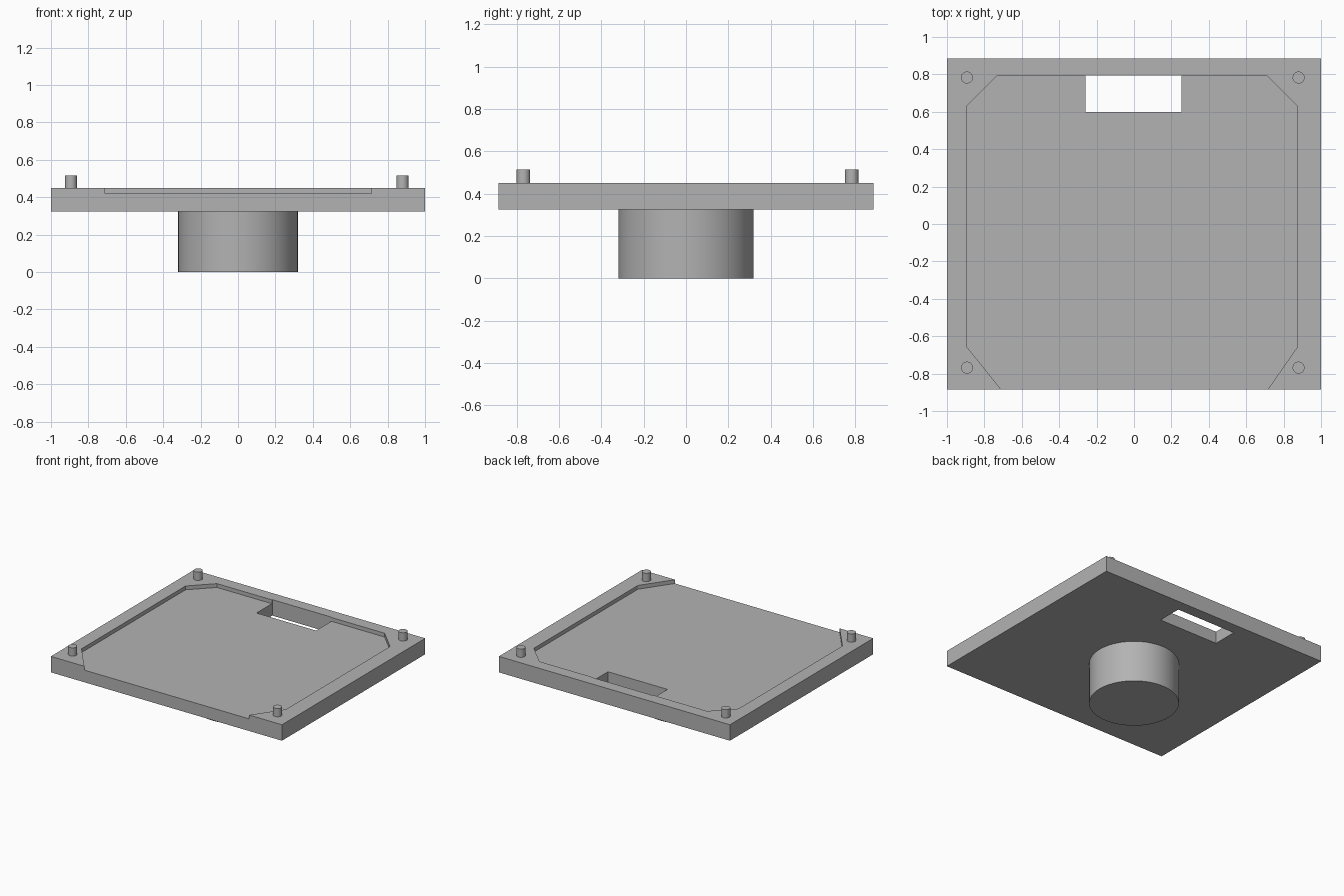
import bpy
import bmesh
from math import radians

if "Cube" in bpy.data.objects:
    bpy.data.objects.remove(bpy.data.objects["Cube"], do_unlink=True)

# Single grey material
GREY = (0.45, 0.45, 0.45, 1)
grey = bpy.data.materials.new("plain grey")
grey.use_nodes = True
grey.diffuse_color = GREY
grey.node_tree.nodes["Principled BSDF"].inputs["Base Color"].default_value = GREY


def prism(name, outline, z0, z1):
    """Extrude a flat outline from z0 up to z1."""
    bm = bmesh.new()
    base = bm.faces.new([bm.verts.new((x, y, z0)) for x, y in outline])
    top = bmesh.ops.extrude_face_region(bm, geom=[base])["geom"]
    verts = [v for v in top if isinstance(v, bmesh.types.BMVert)]
    bmesh.ops.translate(bm, verts=verts, vec=(0, 0, z1 - z0))
    bmesh.ops.recalc_face_normals(bm, faces=bm.faces)
    mesh = bpy.data.meshes.new(name)
    bm.to_mesh(mesh)
    bm.free()
    obj = bpy.data.objects.new(name, mesh)
    bpy.context.collection.objects.link(obj)
    mesh.materials.append(grey)
    return obj


def box_outline(x0, x1, y0, y1):
    return [(x0, y0), (x1, y0), (x1, y1), (x0, y1)]


def cylinder(name, x, y, radius, z0, z1, sides):
    bpy.ops.mesh.primitive_cylinder_add(
        vertices=sides, radius=radius, depth=z1 - z0, location=(x, y, (z0 + z1) / 2))
    obj = bpy.context.object
    obj.name = name
    obj.data.materials.append(grey)
    bpy.ops.object.shade_smooth_by_angle(angle=radians(30))


def cut(target, cutter):
    """Subtract the cutter, then discard it."""
    mod = target.modifiers.new("cut", "BOOLEAN")
    mod.operation = "DIFFERENCE"
    mod.solver = "EXACT"
    mod.object = cutter
    bpy.context.view_layer.objects.active = target
    bpy.ops.object.modifier_apply(modifier=mod.name)
    bpy.data.objects.remove(cutter, do_unlink=True)


BOTTOM, FLOOR, TOP = 0.325, 0.42, 0.45

# Square plate with a shallow chamfered tray, open at the front
plate = prism("plate", box_outline(-1, 1, -0.885, 0.885), BOTTOM, TOP)
tray = [(-0.71, -1), (0.715, -1), (0.715, -0.885), (0.875, -0.655), (0.875, 0.63),
        (0.715, 0.79), (-0.735, 0.79), (-0.895, 0.63), (-0.895, -0.655), (-0.71, -0.885)]
cut(plate, prism("tray_cutter", tray, FLOOR, 0.6))

# Rectangular slot through the plate at the back
cut(plate, prism("slot_cutter", box_outline(-0.26, 0.255, 0.6, 0.795), 0.2, 0.6))

# Round boss underneath
cylinder("round_boss", 0, 0, 0.32, 0, BOTTOM, 64)

# Locating pegs at the corners
for side, x in (("right", -0.893), ("left", 0.88)):
    for end, y in (("front", -0.768), ("back", 0.783)):
        cylinder(f"{end}_{side}_peg", x, y, 0.032, TOP, 0.515, 32)
